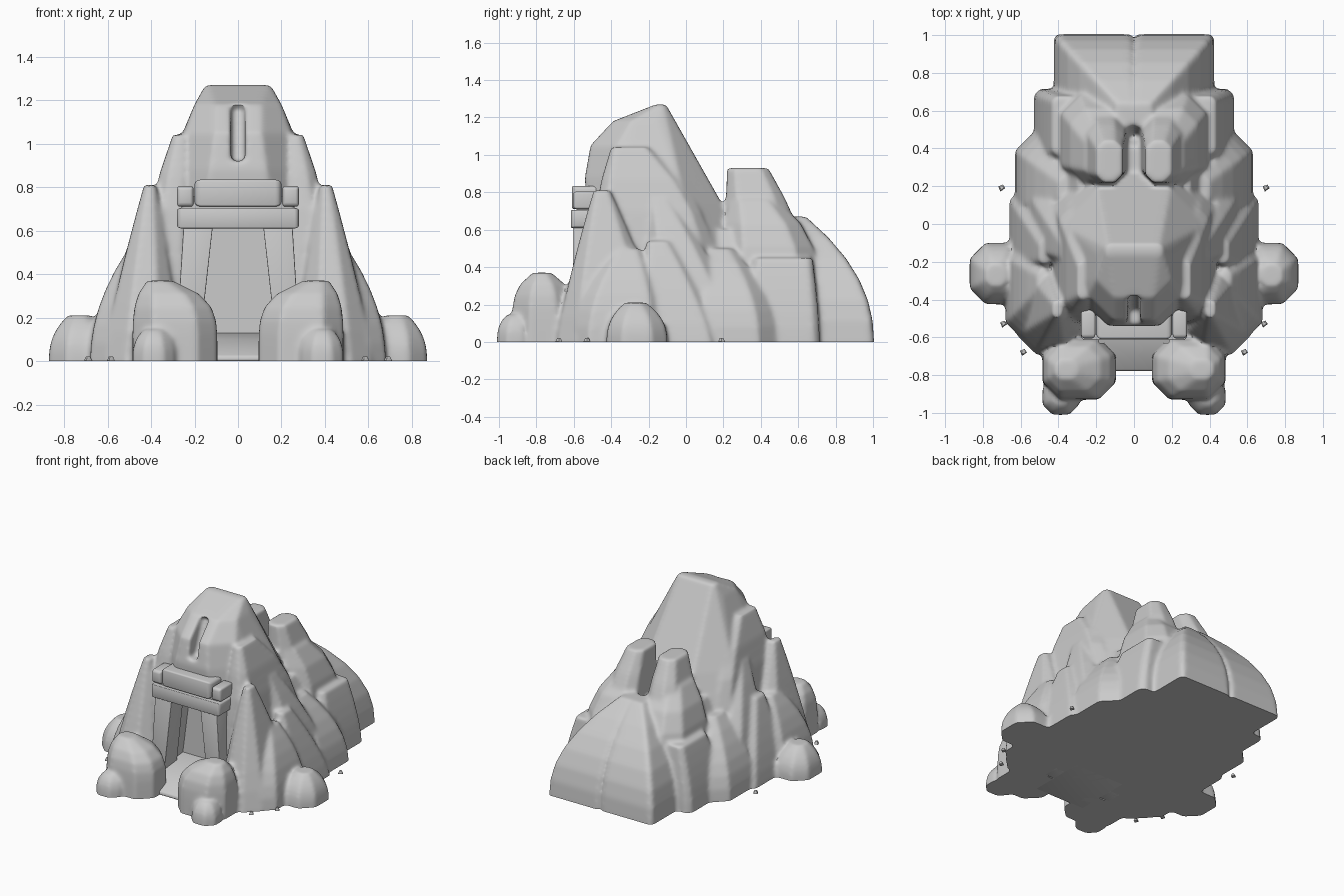
import bpy, bmesh
from itertools import product

if "Cube" in bpy.data.objects:
    bpy.data.objects.remove(bpy.data.objects["Cube"])


def hull(bm, pts):
    """Add the convex hull of some points to bm."""
    vs = [bm.verts.new(p) for p in pts]
    bmesh.ops.convex_hull(bm, input=vs)
    bmesh.ops.delete(bm, geom=[v for v in vs if v.is_valid and not v.link_faces], context='VERTS')


def ring(z, x0, x1, y0, y1, c):
    """Rectangle with chamfered corners at height z."""
    k = c * min(x1 - x0, y1 - y0)
    return [p for x, xi in ((x0, x0 + k), (x1, x1 - k)) for y, yi in ((y0, y0 + k), (y1, y1 - k))
            for p in ((xi, y, z), (x, yi, z))]


def rock(bm, x0, x1, y0, y1, height, tx, ty, shrink, bulge, c=.28):
    """Mirrored pair: a foot rectangle shrinks towards a top centre; bulge rounds the flanks."""
    w, d = (x1 - x0) * shrink / 2, (y1 - y0) * shrink / 2
    pts = ring(-.07, x0, x1, y0, y1, c)
    for i in range(7):
        t = i / 6
        f = t ** bulge
        sec = [a + (b - a) * f for a, b in zip((x0, x1, y0, y1), (tx - w, tx + w, ty - d, ty + d))]
        pts += ring(height * t, *sec, c)
    for s in (1, -1):
        hull(bm, [(s * x, y, z) for x, y, z in pts])


def make(name, bm):
    bmesh.ops.recalc_face_normals(bm, faces=bm.faces)
    me = bpy.data.meshes.new(name)
    bm.to_mesh(me)
    bm.free()
    ob = bpy.data.objects.new(name, me)
    bpy.context.collection.objects.link(ob)
    return ob


def bake(ob):
    """Apply the whole modifier stack."""
    dg = bpy.context.evaluated_depsgraph_get()
    me = bpy.data.meshes.new_from_object(ob.evaluated_get(dg))
    ob.modifiers.clear()
    ob.data = me


def cut(ob, cutter):
    m = ob.modifiers.new('cut', 'BOOLEAN')
    m.operation, m.solver, m.object = 'DIFFERENCE', 'EXACT', cutter
    bake(ob)
    bpy.data.objects.remove(cutter)


def smooth(ob):
    bpy.ops.object.select_all(action='DESELECT')
    ob.select_set(True)
    bpy.context.view_layer.objects.active = ob
    bpy.ops.object.shade_smooth_by_angle(angle=.7)


def block(name, pts, width=.018):
    """Bevelled solid from a few corner points."""
    bm = bmesh.new()
    hull(bm, pts)
    ob = make(name, bm)
    m = ob.modifiers.new('bevel', 'BEVEL')
    m.width, m.segments, m.limit_method = width, 3, 'ANGLE'
    bake(ob)
    smooth(ob)


# main peak: half width and front per height, straight sloping back
bm = bmesh.new()
pts = []
for z, w, front in ((-.07, .44, -.5), (.74, .385, -.5), (.88, .295, -.54),
                    (1.05, .245, -.51), (1.18, .2, -.39), (1.27, .15, -.16)):
    pts += ring(z, -w, w, front, .61 - .565 * z, .28)
hull(bm, pts)
peak = make('peak', bm)

# groove on the brow
bm = bmesh.new()
hull(bm, [(x, y, z) for x in (-.032, .032)
          for y, z in ((-.7, .92), (-.45, .92), (-.35, 1.18), (-.7, 1.18))])
cut(peak, make('groove_cutter', bm))

# surrounding rocks, mirrored left and right
bm = bmesh.new()
bm.from_mesh(peak.data)
bpy.data.objects.remove(peak)
rock(bm, -.5, .5, -.5, .7, .6, 0, .05, .6, 1.5)            # core filling
rock(bm, .19, .44, -.52, .2, 1.04, .265, -.3, .28, 3)      # shoulder knob
rock(bm, .26, .62, -.69, -.1, .81, .405, -.45, .15, 1.2)   # pointed rock by the door
rock(bm, .4, .68, -.6, -.1, .5, .48, -.31, .25, 2)         # low flank rock
rock(bm, .3, .6, -.2, .3, .77, .355, -.145, .2, 1.5)       # tall leaning slab
rock(bm, .4, .66, -.28, .2, .54, .47, -.15, .25, 1.3)      # low slab
rock(bm, .3, .63, 0, .48, .5, .35, .18, .3, 2)             # middle slab
rock(bm, .02, .35, .2, .72, .93, .13, .33, .42, 2)         # rear tower
rock(bm, .02, .41, .2, .725, .76, .165, .36, .5, 4)        # bulge under the tower
rock(bm, .095, .485, -.93, -.6, .37, .36, -.77, .3, 5)     # front boulder
rock(bm, .29, .485, -1.01, -.82, .145, .385, -.91, .5, 3)  # boulder at its foot
rock(bm, .57, .87, -.425, -.1, .21, .73, -.27, .35, 2.5)   # side boulder
rock(bm, .2, .53, .3, .715, .45, .31, .52, .75, 1.5, .1)   # square rear flank
rock(bm, 0, .425, .4, 1.005, .67, .05, .58, .2, 2.2, .05)  # rear wedge

# fuse and soften
mountain = make('mountain', bm)
m = mountain.modifiers.new('fuse', 'REMESH')
m.mode, m.voxel_size = 'VOXEL', .013
m = mountain.modifiers.new('soften', 'SMOOTH')
m.factor, m.iterations = .5, 8
bake(mountain)

# doorway hollow and flat base
bm = bmesh.new()
hull(bm, [(x, y, z) for y in (-.63, -.36) for w, z in ((.21, .02), (.13, .64)) for x in (-w, w)])
hull(bm, product((-2, 2), (-2, 2), (-1, 0)))
cut(mountain, make('base_cutter', bm))
smooth(mountain)

# ramp inside the doorway
block('door_floor', [(x, y, z) for x in (-.21, .21)
                     for y, z in ((-.78, 0), (-.775, .025), (-.6, .1), (-.35, .13), (-.35, 0))], .01)

# leaning door posts, lintel caps and pebbles on both sides
for side, s in (('left', -1), ('right', 1)):
    block(side + '_door_post', [(s * x, y, z) for y in (-.605, -.46)
                                for x, z in ((.115, .63), (.25, .63), (.185, 0), (.29, 0))])
    block(side + '_lintel_cap', product((s * .205, s * .28), (-.605, -.45), (.71, .805)))
    for i, (x, y) in enumerate(((.7, .19), (.69, -.53), (.585, -.68))):
        block(f'{side}_pebble_{i}', [(s * x + a * r, y + b * r, z) for r, z in ((.02, 0), (.01, .022))
                                     for a, b in ((1, 0), (.3, 1), (-1, .5), (-.4, -1))], .003)

# stacked lintel beams
block('lower_lintel', product((-.28, .28), (-.615, -.44), (.61, .705)))
block('lintel_core', product((-.26, .26), (-.585, -.42), (.68, .76)))
block('upper_lintel', product((-.2, .2), (-.61, -.44), (.71, .835)), .025)
